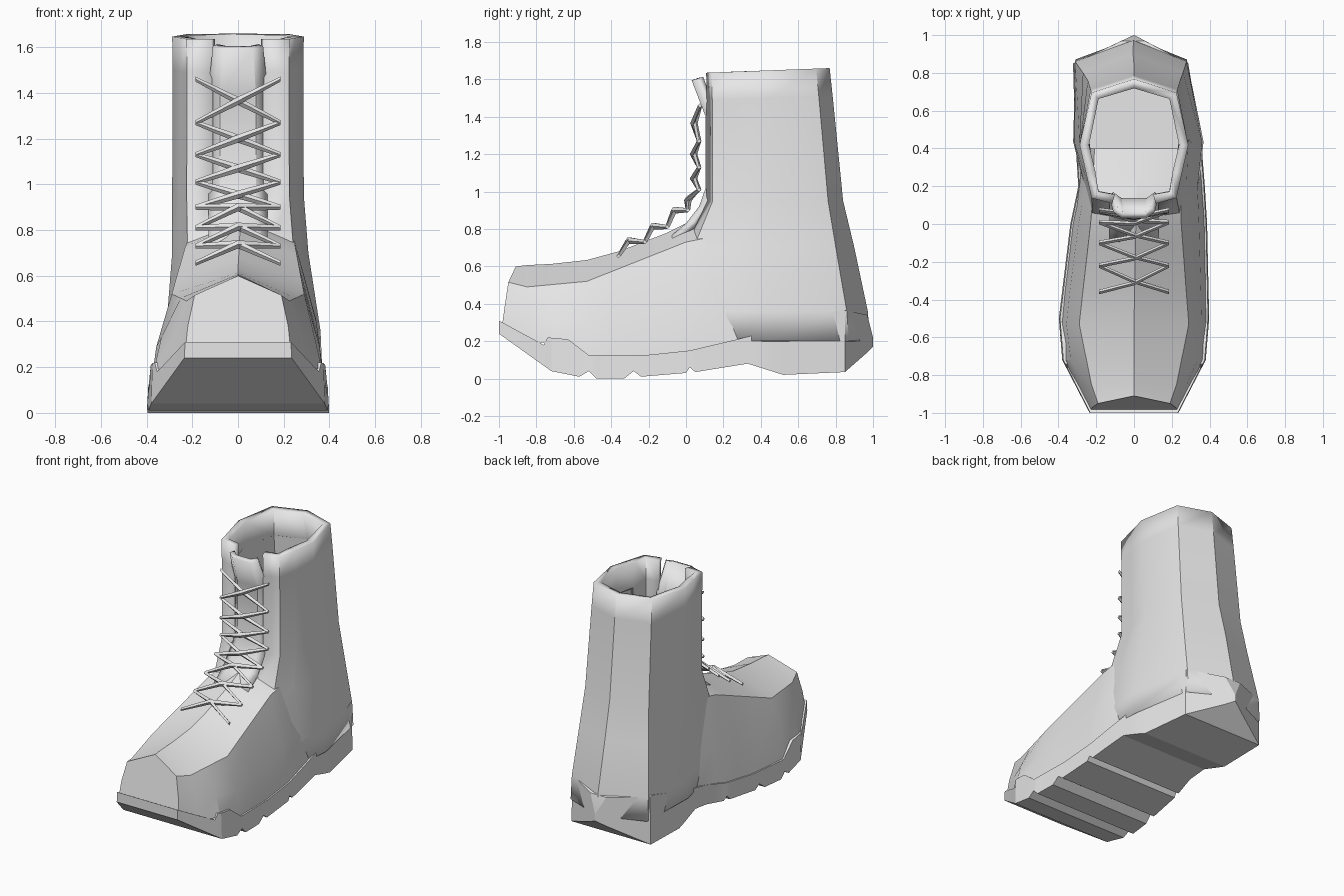
import bpy, bmesh, math

if "Cube" in bpy.data.objects:
    bpy.data.objects.remove(bpy.data.objects["Cube"])

grey = bpy.data.materials.new("plain grey")
grey.diffuse_color = (0.8, 0.8, 0.8, 1)
grey.use_nodes = True
grey.node_tree.nodes["Principled BSDF"].inputs["Base Color"].default_value = grey.diffuse_color


def curve(knots, t):
    """Piecewise linear value at t."""
    if t <= knots[0][0]:
        return knots[0][1]
    for (a, u), (b, v) in zip(knots, knots[1:]):
        if t <= b:
            return u + (v - u) * (t - a) / (b - a)
    return knots[-1][1]


def loft(bm, rings, closed):
    """Bridge neighbouring point rings, capping the ends of closed ones."""
    vs = [[bm.verts.new(p) for p in r] for r in rings]
    n = len(vs[0])
    for lo, hi in zip(vs, vs[1:]):
        for i in range(n if closed else n - 1):
            j = (i + 1) % n
            bm.faces.new((lo[i], lo[j], hi[j], hi[i]))
    if closed:
        bm.faces.new(vs[0])
        bm.faces.new(vs[-1])
        bmesh.ops.recalc_face_normals(bm, faces=bm.faces[:])


def finish(bm, name, thickness=0.0, angle=25):
    me = bpy.data.meshes.new(name)
    bm.to_mesh(me)
    bm.free()
    ob = bpy.data.objects.new(name, me)
    bpy.context.collection.objects.link(ob)
    me.materials.append(grey)
    if thickness:
        mod = ob.modifiers.new("wall", 'SOLIDIFY')
        mod.thickness = thickness
        mod.offset = -1
    bpy.ops.object.select_all(action='DESELECT')
    ob.select_set(True)
    bpy.context.view_layer.objects.active = ob
    bpy.ops.object.shade_smooth_by_angle(angle=math.radians(angle))
    return ob


# Shared plan: half width and sideways bend along the length
WIDTH = [(-1, .235), (-.72, .38), (-.5, .398), (0, .362), (.2, .335),
         (.45, .333), (.85, .305), (.97, .062), (1, .002)]
BEND = [(-.5, 0), (0, .025), (.2, .04), (.45, .022), (.85, -.018), (1, 0)]
SOLE_TOP = [(-1, .31), (-.76, .18), (-.74, .22), (-.63, .21), (-.52, .125),
            (-.22, .125), (.02, .15), (.4, .24), (.83, .37), (.97, .34), (1, .22)]
SOLE_BOTTOM = [(-1, .24), (-.72, .04), (-.57, .01), (-.52, .04), (-.48, 0),
               (-.33, 0), (-.28, .04), (-.24, .01), (0, .03), (.02, .06),
               (.05, .035), (.33, .08), (.52, .02), (.85, .035), (.97, .14), (1, .17)]

# Sole with tread notches
bm = bmesh.new()
rings = []
for y in sorted({k[0] for k in SOLE_TOP + SOLE_BOTTOM + WIDTH}):
    w, c = curve(WIDTH, y), curve(BEND, y)
    t, b = curve(SOLE_TOP, y), curve(SOLE_BOTTOM, y)
    rings.append([(c - w, y, b), (c + w, y, b), (c + w * .985, y, t), (c - w * .985, y, t)])
loft(bm, rings, True)
finish(bm, "sole", angle=20)

# Foot: side wall, shoulder edge and top ridge
SHOULDER_X = [(-.985, .19), (-.85, .225), (-.53, .29), (0, .24), (.4, .22)]
SHOULDER_Z = [(-.985, .515), (-.85, .49), (-.53, .52), (0, .73), (.1, .75), (.4, .5)]
RIDGE_Z = [(-.985, .60), (-.58, .62), (-.36, .68), (-.1, .78), (0, .83), (.1, .86), (.4, .52)]
bm = bmesh.new()
rings = []
for y in (-.985, -.85, -.72, -.53, -.36, -.22, -.1, 0, .1, .25, .4):
    w, c = curve(WIDTH, y) - .012, curve(BEND, y)
    z0 = curve(SOLE_TOP, y) - .03
    sx, sz, rz = curve(SHOULDER_X, y), curve(SHOULDER_Z, y), curve(RIDGE_Z, y)
    lean = 1 if y == -.985 else 0
    cs = c * .4
    mx, mz = w + (sx - w) * .28, z0 + (sz - z0) * .45
    half = [(w, 0, z0, c), (mx, .015, mz, c), (sx, .035, sz, cs)]
    ring = [(k + x, y + d * lean, z) for x, d, z, k in half]
    ring.append((cs, y + .075 * lean, rz))
    ring += [(k - x, y + d * lean, z) for x, d, z, k in reversed(half)]
    rings.append(ring)
loft(bm, rings, True)
finish(bm, "foot_upper", angle=22)

# Shaft rings: height, front y, back y, half width, back corner x
RINGS = [(.2, -.05, .985, .345, .295), (.36, -.05, .972, .338, .295),
         (.7, 0, .90, .298, .265), (.95, .11, .84, .288, .245),
         (1.49, .11, .785, .286, .23), (1.635, .108, .768, .288, .225)]
bm = bmesh.new()
rings = []
for z, f, b, w, d in RINGS:
    half = [(.115, 0), (w * .78, .045), (w * .88, .24), (w, .47), (d, .89)]
    sway = max(0, min(1, (.95 - z) / .6))
    pts = half + [(0, 1)] + [(-x, t) for x, t in reversed(half)]
    tilt = .025 if z > 1.6 else .012 if z > 1.4 else 0
    ring = []
    for x, t in pts:
        y = f + (b - f) * t
        ring.append((x + curve(BEND, y) * sway, y, z + tilt * t))
    rings.append(ring)
loft(bm, rings, False)
# Raised cuff and front facings
raised = []
for fc in bm.faces:
    m = fc.calc_center_median()
    if m.z > 1.5 or (m.z > .7 and m.y < .26):
        raised.append(fc)
bmesh.ops.inset_region(bm, faces=raised, use_boundary=False, use_even_offset=True,
                       thickness=.001, depth=.012)
finish(bm, "shaft", thickness=.05)

# Insole closing the shaft inside
bm = bmesh.new()
loft(bm, [[(-.24, .1, z), (.27, .1, z), (.29, .45, z), (.22, .8, z), (-.24, .8, z), (-.28, .45, z)]
          for z in (.34, .38)], True)
finish(bm, "insole")

# Tongue flaring forward at its tip
bm = bmesh.new()
rings = []
for y, z, w in [(-.12, .73, .13), (0, .83, .13), (.07, .92, .13), (.105, 1.02, .13),
                (.105, 1.4, .13), (.03, 1.595, .11)]:
    rings.append([(-w, y + .035, z + .01), (-w * .6, y, z), (w * .6, y, z), (w, y + .035, z + .01)])
loft(bm, rings, False)
finish(bm, "tongue", thickness=.035)

# Crossed laces between eyelet rows
EYELETS = [(.075, 1.46), (.07, 1.27), (.07, 1.13), (.07, 1.01),
           (.01, .90), (-.10, .81), (-.22, .73), (-.36, .655)]
bm = bmesh.new()
for (ya, za), (yb, zb) in zip(EYELETS, EYELETS[1:]):
    for s in (-1, 1):
        # flat ribbon section, raised at the crossing
        lift = .03 + .008 * s
        low = za < .95
        mid = ((ya + yb) / 2 - lift * (.6 if low else 1), (za + zb) / 2 + (.045 if low else 0))
        path = [(s * .185, ya, za), (0, *mid), (-s * .185, yb, zb)]
        rings = []
        for k, (x, y, z) in enumerate(path):
            h = .018 if k == 1 else .011
            rings.append([(x, y - .012, z), (x, y, z - h), (x, y + .012, z), (x, y, z + h)])
        part = bmesh.new()
        loft(part, rings, True)
        tmp = bpy.data.meshes.new("lace_strand")
        part.to_mesh(tmp)
        part.free()
        bm.from_mesh(tmp)
        bpy.data.meshes.remove(tmp)
finish(bm, "laces", angle=15)
